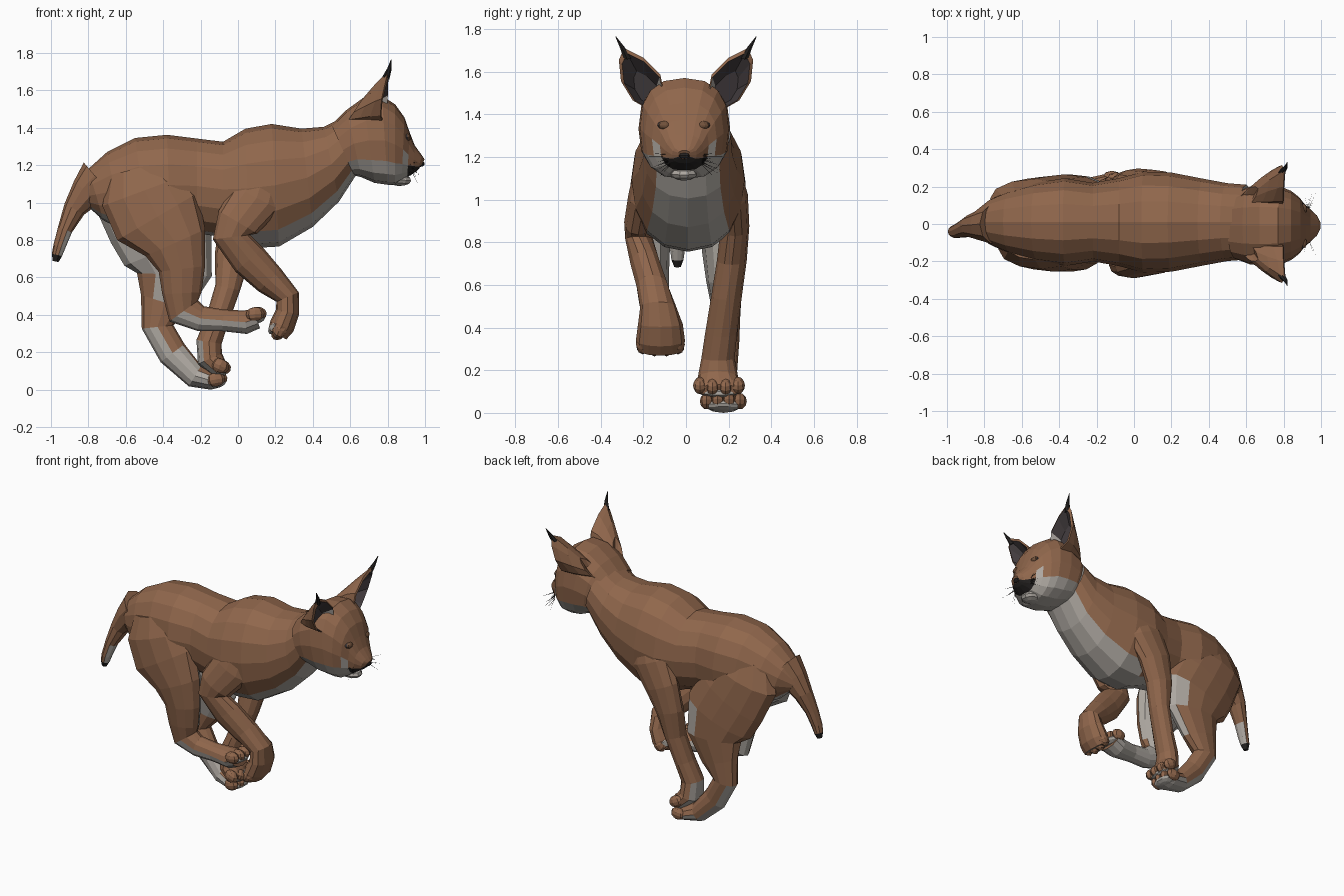
import bpy, bmesh, math, random
from mathutils import Vector as V

if "Cube" in bpy.data.objects:
    bpy.data.objects.remove(bpy.data.objects["Cube"])

random.seed(4)
def mat(name, c):
    m = bpy.data.materials.new(name)
    m.diffuse_color = (*c, 1)
    m.use_nodes = True
    m.node_tree.nodes["Principled BSDF"].inputs["Base Color"].default_value = m.diffuse_color
    return m
MATS = [mat("fur brown", (0.28, 0.135, 0.072)), mat("pale fur", (0.42, 0.39, 0.355)),
        mat("ear dark", (0.055, 0.045, 0.048)), mat("black", (0.018, 0.016, 0.015)),
        mat("eye brown", (0.17, 0.085, 0.045))]
BROWN, PALE, DARK, BLACK, EYE = range(5)

def finish(name, bm):
    me = bpy.data.meshes.new(name)
    bm.to_mesh(me)
    bm.free()
    for m in MATS:
        me.materials.append(m)
    ob = bpy.data.objects.new(name, me)
    bpy.context.collection.objects.link(ob)
    return ob

def loft(name, rings, rule):
    """Skin rings of points; rule(centre, normal, column, row) gives the colour."""
    bm = bmesh.new()
    vs = [[bm.verts.new(p) for p in r] for r in rings]
    n = len(rings[0])
    info = {}
    for i in range(len(vs) - 1):
        for j in range(n):
            k = (j + 1) % n
            f = bm.faces.new((vs[i][j], vs[i][k], vs[i + 1][k], vs[i + 1][j]))
            info[f] = (j, i)
    info[bm.faces.new(vs[0][::-1])] = (n // 2, -1)
    info[bm.faces.new(vs[-1])] = (n // 2, len(vs))
    bmesh.ops.recalc_face_normals(bm, faces=bm.faces)
    bm.normal_update()
    for f, (j, i) in info.items():
        f.material_index = rule(f.calc_center_median(), f.normal, j, i)
    return finish(name, bm)

def section(tx, tz, bx, bz, w, n=16, y=0.0, p=0.92):
    """Cross-section from its top point, bottom point and half width."""
    T, B = V((tx, y, tz)), V((bx, y, bz))
    out = []
    for j in range(n):
        a = 2 * math.pi * j / n
        c, s = math.cos(a), math.sin(a)
        c, s = math.copysign(abs(c) ** p, c), math.copysign(abs(s) ** p, s)
        out.append((T + B) / 2 + (T - B) / 2 * c + V((0, w * s, 0)))
    return out

def limb(name, pts, rule, n=12):
    """Tube through (x, y, z, half depth, half width) points."""
    P = [V(p[:3]) for p in pts]
    rings = []
    for i, p in enumerate(pts):
        a = (P[i] - P[i - 1]).normalized() if i else V((0, 0, 0))
        b = (P[i + 1] - P[i]).normalized() if i < len(P) - 1 else V((0, 0, 0))
        t = a + b
        d = V((t.z, 0, -t.x)).normalized()
        rings.append([P[i] + d * p[3] * math.cos(2 * math.pi * j / n)
                      + V((0, p[4] * math.sin(2 * math.pi * j / n), 0)) for j in range(n)])
    return loft(name, rings, rule)

def blob(name, c, r, colour, tilt=0.0, seg=8, ring=6):
    bm = bmesh.new()
    bmesh.ops.create_uvsphere(bm, u_segments=seg, v_segments=ring, radius=1)
    ca, sa = math.cos(tilt), math.sin(tilt)
    for v in bm.verts:
        x, y, z = (v.co[i] * r[i] for i in range(3))
        v.co = (c[0] + x * ca - z * sa, c[1] + y, c[2] + x * sa + z * ca)
    for f in bm.faces:
        f.material_index = colour
    return finish(name, bm)

def toes(name, x, y, z, tilt, spread, pad=.025):
    t = V((math.cos(tilt), 0, math.sin(tilt)))
    down = V((math.sin(tilt), 0, -math.cos(tilt)))
    for i, k in enumerate((-1, -0.34, 0.34, 1)):
        c = V((x, y + k * spread, z)) - t * .018 * abs(k)
        blob(f"{name}_toe_{i}", c, (0.05, 0.032, 0.038), BROWN, tilt)
    # Pale pad under the toes
    blob(f"{name}_pad", V((x, y, z)) + down * pad - t * .02, (.055, spread + .015, .026), PALE, tilt, 10, 6)

# Torso and neck: pale belly and chest along the lower columns
torso = [(-.87, 1.08, -.81, .99, .06), (-.80, 1.185, -.72, .91, .125), (-.70, 1.275, -.62, .86, .17),
         (-.55, 1.35, -.48, .83, .212), (-.38, 1.367, -.36, .83, .235), (-.22, 1.347, -.22, .84, .21),
         (-.08, 1.33, -.08, .82, .235), (.04, 1.40, .06, .76, .27), (.18, 1.425, .22, .77, .265),
         (.34, 1.40, .40, .875, .232), (.46, 1.41, .54, 1.01, .208), (.56, 1.46, .64, 1.165, .20)]
loft("torso", [section(*r, y=.01) for r in torso],
     lambda c, n, j, i: PALE if 6 <= j <= 9 and (c.x > .1 or abs(j - 7.5) < 1 or c.x < -.45) else BROWN)

# Head and muzzle
head = [(.50, 1.42, .62, 1.15, .185), (.58, 1.50, .66, 1.14, .208), (.67, 1.565, .73, 1.11, .215),
        (.77, 1.575, .80, 1.10, .208), (.84, 1.53, .84, 1.10, .185), (.89, 1.46, .875, 1.12, .152),
        (.918, 1.38, .905, 1.14, .115), (.945, 1.31, .935, 1.16, .09), (.985, 1.255, .958, 1.175, .058),
        (.998, 1.235, .975, 1.195, .028)]
def head_rule(c, n, j, i):
    if c.x > .9:
        return BLACK if c.z < 1.2 else BROWN
    return PALE if c.z < 1.25 else BROWN
loft("head", [section(*r, y=-.008, p=.8) for r in head], head_rule)
blob("chin", (.855, -.01, 1.128), (.075, .065, .034), PALE, -.1, 10, 6)
blob("nose", (.978, -.008, 1.212), (.02, .03, .016), BLACK)

def ear_rings(s):
    outline = [(.10, 1.49), (.12, 1.59), (.20, 1.67), (.29, 1.715), (.315, 1.66),
               (.305, 1.56), (.25, 1.47), (.18, 1.43)]
    def ring(k, dx, flat=None, cy=.16, cz=1.475):
        out = []
        for y, z in outline:
            x = .795 - .25 * max(0, y - .12) * (1.72 - z) / .28 + .07 * max(0, z - 1.5)
            x = x + dx if flat is None else flat + .3 * (z - 1.5)
            out.append(V((x, s * (cy + (y - .16) * k), cz + (z - 1.475) * k)))
        return out
    return [ring(.55, -.07), ring(.9, 0), ring(1, -.005), ring(.9, 0, .715, .155, 1.47),
            ring(.7, 0, .66, .145, 1.46), ring(.45, 0, .60, .13, 1.45), ring(.2, 0, .57, .12, 1.42)]

for s, side in ((-1, "right"), (1, "left")):
    # Ears: dark cup, pale inner edge, black tuft
    loft(f"ear_{side}", ear_rings(s),
         lambda c, n, j, i: (PALE if j in (0, 7) and i == 0 else DARK) if i <= 0 else BROWN)
    limb(f"ear_tuft_{side}", [(.79, s * .275, 1.67, .02, .02), (.81, s * .30, 1.72, .012, .012),
                              (.82, s * .33, 1.77, .002, .002)], lambda c, n, j, i: BLACK, 6)
    # Eyes with thin dark rims, and whiskers
    blob(f"eye_rim_{side}", (.895, s * .09 - .01, 1.352), (.022, .036, .024), DARK, 0, 10, 6)
    blob(f"eye_{side}", (.903, s * .09 - .01, 1.353), (.022, .031, .021), EYE, 0, 10, 6)
    bm = bmesh.new()
    for i in range(9):
        a = V((.93, s * .075, 1.165 + .006 * i))
        b = V((random.uniform(.88, .98), s * random.uniform(.12, .18), 1.11 + .014 * i))
        bm.faces.new([bm.verts.new(p) for p in (a, a + V((.002, 0, .004)), b)]).material_index = BLACK
    finish(f"whiskers_{side}", bm)

# Tail
limb("tail", [(-.74, 0, 1.12, .13, .11), (-.81, -.005, 1.06, .09, .085), (-.875, -.01, .97, .06, .06),
              (-.925, -.03, .86, .04, .045), (-.955, -.04, .77, .033, .036), (-.968, -.04, .725, .028, .03),
              (-.975, -.04, .69, .016, .016)],
     lambda c, n, j, i: BLACK if c.z < .72 else PALE if n.x > .2 and c.z < .88 else BROWN, 10)

# Front legs: pale only around the pads
front_rule = lambda c, n, j, i: PALE if c.z < .33 and n.x < -.5 or n.z < -.7 and c.z < .4 else BROWN
limb("front_leg_right", [(.14, -.17, 1.16, .12, .07), (.10, -.20, 1.03, .14, .07), (0, -.225, .90, .12, .065),
                         (-.035, -.22, .82, .10, .065), (.06, -.19, .70, .098, .07), (.17, -.155, .59, .085, .075),
                         (.265, -.13, .50, .065, .085), (.265, -.12, .42, .063, .105), (.235, -.12, .345, .068, .115),
                         (.21, -.12, .30, .055, .11)], front_rule)
toes("front_paw_right", .215, -.12, .31, math.radians(-125), .083, .035)
limb("front_leg_left", [(.14, .18, 1.16, .12, .07), (.10, .22, 1.03, .15, .07), (.02, .23, .88, .125, .067),
                        (-.03, .215, .72, .095, .07), (-.055, .19, .55, .068, .072), (-.11, .165, .38, .062, .075),
                        (-.155, .15, .26, .068, .078), (-.15, .15, .17, .07, .095), (-.10, .155, .12, .055, .115),
                        (-.07, .155, .11, .03, .10)], front_rule)
toes("front_paw_left", -.08, .155, .125, math.radians(-25), .09)

# Hind legs: pale inner thighs and soles; the left thigh is pale in front too
def hind_rule(s, sole):
    def rule(c, n, j, i):
        if n.y * s < -.35 and c.z < .98 and (c.z > .62 or c.z > .42 and c.x > -.45):
            return PALE
        if s > 0 and c.x > -.24 and .5 < c.z < .9:
            return PALE
        if c.z < sole and (n.z < -.2 or n.y * s < -.6):
            return PALE
        return BROWN
    return rule
limb("hind_leg_right", [(-.53, -.10, 1.19, .17, .09), (-.50, -.135, 1.07, .24, .105), (-.43, -.16, .93, .25, .095),
                        (-.335, -.165, .79, .175, .09), (-.30, -.16, .65, .125, .08), (-.30, -.15, .52, .105, .07),
                        (-.29, -.14, .425, .095, .06), (-.20, -.135, .385, .068, .058), (-.08, -.13, .375, .058, .06),
                        (.04, -.12, .365, .063, .08), (.10, -.12, .385, .055, .09)], hind_rule(-1, .4))
toes("hind_paw_right", .11, -.12, .41, math.radians(5), .075)
limb("hind_leg_left", [(-.55, .10, 1.18, .17, .09), (-.54, .135, 1.06, .24, .105), (-.46, .16, .91, .25, .095),
                       (-.375, .17, .76, .25, .095), (-.34, .18, .62, .20, .085), (-.39, .19, .47, .135, .065),
                       (-.43, .19, .34, .085, .06), (-.35, .18, .20, .08, .06), (-.23, .175, .078, .065, .075),
                       (-.14, .175, .052, .048, .095), (-.10, .175, .055, .038, .09)], hind_rule(1, .27))
toes("hind_paw_left", -.10, .175, .062, math.radians(10), .078, .02)

# Rest the model on the ground
low = min(v.co.z for o in bpy.data.objects for v in o.data.vertices)
for o in bpy.data.objects:
    o.location.z -= low
